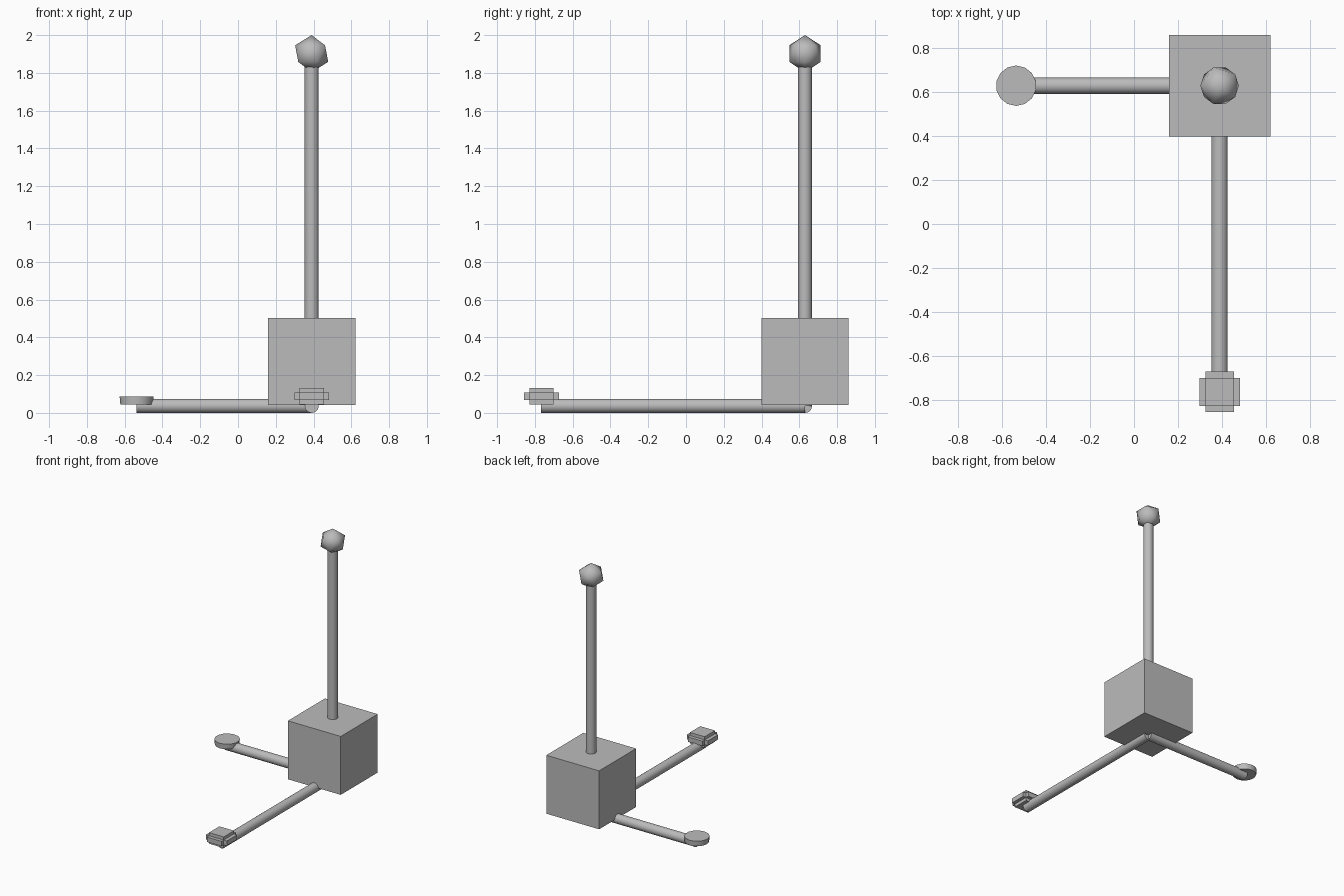
import bpy
import bmesh
from math import pi
from mathutils import Matrix, Vector

if "Cube" in bpy.data.objects:
    bpy.data.objects.remove(bpy.data.objects["Cube"], do_unlink=True)

grey = bpy.data.materials.new("plain grey")
grey.use_nodes = True
grey.diffuse_color = (0.5, 0.5, 0.5, 1)
grey.node_tree.nodes["Principled BSDF"].inputs["Base Color"].default_value = (0.5, 0.5, 0.5, 1)

ROD_R = 0.037
CORNER = Vector((0.39, 0.63, ROD_R))  # where the three rods meet


def finish(name, bm, angle=None):
    mesh = bpy.data.meshes.new(name)
    bm.normal_update()
    bm.to_mesh(mesh)
    bm.free()
    obj = bpy.data.objects.new(name, mesh)
    bpy.context.collection.objects.link(obj)
    mesh.materials.append(grey)
    if angle:
        bpy.ops.object.select_all(action="DESELECT")
        obj.select_set(True)
        bpy.context.view_layer.objects.active = obj
        bpy.ops.object.shade_smooth_by_angle(angle=angle)
    return obj


def add_box(bm, centre, size):
    matrix = Matrix.Translation(centre) @ Matrix.Diagonal((*size, 1))
    bmesh.ops.create_cube(bm, size=1, matrix=matrix)


def rod(name, end):
    # Round bar from the shared corner to its tip
    axis = end - CORNER
    turn = Vector((0, 0, 1)).rotation_difference(axis).to_matrix().to_4x4()
    bm = bmesh.new()
    bmesh.ops.create_cone(bm, cap_ends=True, segments=24, radius1=ROD_R, radius2=ROD_R,
                          depth=axis.length,
                          matrix=Matrix.Translation((CORNER + end) / 2) @ turn)
    finish(name, bm, pi / 4)


# Three rods
rod("upright_rod", Vector((CORNER.x, CORNER.y, 1.9)))
rod("side_rod", Vector((-0.537, CORNER.y, ROD_R)))
rod("front_rod", Vector((CORNER.x, -0.767, ROD_R)))

# Central box
bm = bmesh.new()
add_box(bm, (CORNER.x, CORNER.y, 0.272), (0.463, 0.463, 0.463))
finish("centre_box", bm)

# Faceted ball on the upright rod
bm = bmesh.new()
bmesh.ops.create_icosphere(bm, subdivisions=1, radius=0.098,
                           matrix=Matrix.Translation((CORNER.x, CORNER.y, 1.902))
                           @ Matrix.Rotation(pi, 4, "Z"))
finish("top_ball", bm, pi / 3)

# Slightly tapered disc on the side rod
bm = bmesh.new()
bmesh.ops.create_cone(bm, cap_ends=True, segments=14, radius1=0.088, radius2=0.092,
                      depth=0.042, matrix=Matrix.Translation((-0.537, CORNER.y, 0.065)))
finish("side_disc", bm, pi / 5)

# Three-way cross block on the front rod
bm = bmesh.new()
hub = (CORNER.x + 0.001, -0.765, 0.088)
for size in ((0.129, 0.129, 0.088), (0.184, 0.129, 0.038), (0.129, 0.184, 0.038)):
    add_box(bm, hub, size)
finish("front_cross", bm)
